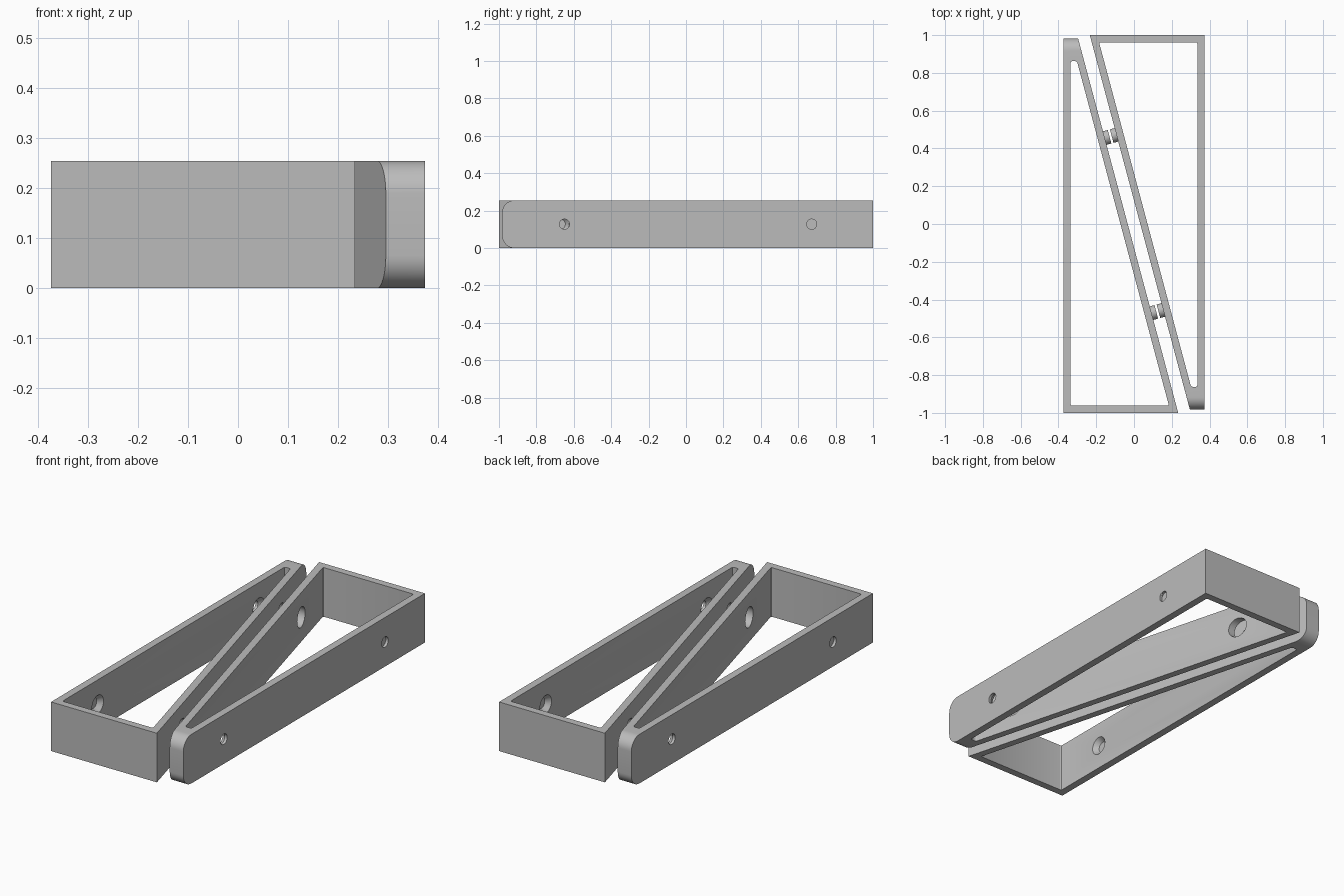
import bpy, bmesh, math
from mathutils import Vector, Matrix

if "Cube" in bpy.data.objects:
    bpy.data.objects.remove(bpy.data.objects["Cube"])

H, MID = 0.255, 0.1275
SLOPE = 0.267                                   # x per unit of y along the slanted wall
OUT = Vector((-1, -SLOPE, 0)).normalized()      # outward normal of the slanted wall

grey = bpy.data.materials.new("grey plastic")
grey.use_nodes = True
colour = (0.5, 0.5, 0.5, 1)
grey.diffuse_color = colour
grey.node_tree.nodes["Principled BSDF"].inputs["Base Color"].default_value = colour


def add_object(name, bm):
    bmesh.ops.recalc_face_normals(bm, faces=bm.faces[:])
    mesh = bpy.data.meshes.new(name)
    bm.to_mesh(mesh)
    bm.free()
    mesh.materials.append(grey)
    obj = bpy.data.objects.new(name, mesh)
    bpy.context.collection.objects.link(obj)
    return obj


def prism(points, z0, z1):
    bm = bmesh.new()
    base = bm.faces.new([bm.verts.new((x, y, z0)) for x, y in points])
    top = bmesh.ops.extrude_face_region(bm, geom=[base])["geom"]
    bmesh.ops.translate(bm, vec=(0, 0, z1 - z0),
                        verts=[v for v in top if isinstance(v, bmesh.types.BMVert)])
    return bm


def cylinder(name, start, end, r0, r1, segments=32):
    start, end = Vector(start), Vector(end)
    axis = end - start
    turn = axis.to_track_quat('Z', 'Y').to_matrix().to_4x4()
    bm = bmesh.new()
    bmesh.ops.create_cone(bm, cap_ends=True, segments=segments, radius1=r0, radius2=r1,
                          depth=axis.length,
                          matrix=Matrix.Translation((start + end) / 2) @ turn)
    return add_object(name, bm)


def slant_point(y):
    return Vector((-0.234 + (1 - y) * SLOPE, y, MID))


def boolean(obj, tool, operation):
    mod = obj.modifiers.new(tool.name, 'BOOLEAN')
    mod.operation, mod.solver, mod.object = operation, 'EXACT', tool
    bpy.context.view_layer.update()
    result = bpy.data.meshes.new_from_object(
        obj.evaluated_get(bpy.context.evaluated_depsgraph_get()))
    obj.modifiers.clear()
    obj.data = result
    bpy.data.objects.remove(tool)


# Solid wedge with a tip rounded at the top and bottom
bm = prism([(0.374, 1), (-0.234, 1), (0.296, -0.983), (0.374, -0.983)], 0, H)
tip = [e for e in bm.edges if all(v.co.y < -0.9 for v in e.verts)
       and abs(e.verts[0].co.z - e.verts[1].co.z) < 0.01]
bmesh.ops.bevel(bm, geom=tip, offset=0.066, segments=10, profile=0.5, affect='EDGES')
bracket = add_object("right_bracket", bm)

# Open middle with slightly softened corners
bm = prism([(0.335, 0.962), (-0.185, 0.962), (0.302, -0.862), (0.335, -0.862)], -0.1, H + 0.1)
upright = [e for e in bm.edges if abs(e.verts[0].co.z - e.verts[1].co.z) > 0.1]
bmesh.ops.bevel(bm, geom=upright, offset=0.008, segments=3, profile=0.5, affect='EDGES')
boolean(bracket, add_object("window_cutter", bm), 'DIFFERENCE')

# Countersunk screw holes in the straight wall, access holes in the slanted wall
for y in (-0.65, 0.672):
    boolean(bracket, cylinder("screw_cutter", (0.3, y, MID), (0.4, y, MID), 0.027, 0.027),
            'DIFFERENCE')
    boolean(bracket, cylinder("countersink_cutter", (0.334, y, MID), (0.36, y, MID),
                              0.048, 0.027), 'DIFFERENCE')
    p = slant_point(y)
    boolean(bracket, cylinder("access_cutter", p + Vector((-0.03, 0, 0)),
                              p + Vector((0.06, 0, 0)), 0.052, 0.052), 'DIFFERENCE')

# Short round pegs on the outside of the slanted wall
for y in (-0.455, 0.472):
    p = slant_point(y)
    boolean(bracket, cylinder("peg", p - OUT * 0.015, p + OUT * 0.026, 0.037, 0.037), 'UNION')

# Matching bracket, turned half a circle
other = bracket.copy()
other.name = "left_bracket"
other.rotation_euler.z = math.pi
bpy.context.collection.objects.link(other)

bpy.ops.object.select_all(action='DESELECT')
bracket.select_set(True)
bpy.context.view_layer.objects.active = bracket
bpy.ops.object.shade_smooth_by_angle(angle=math.radians(30))
